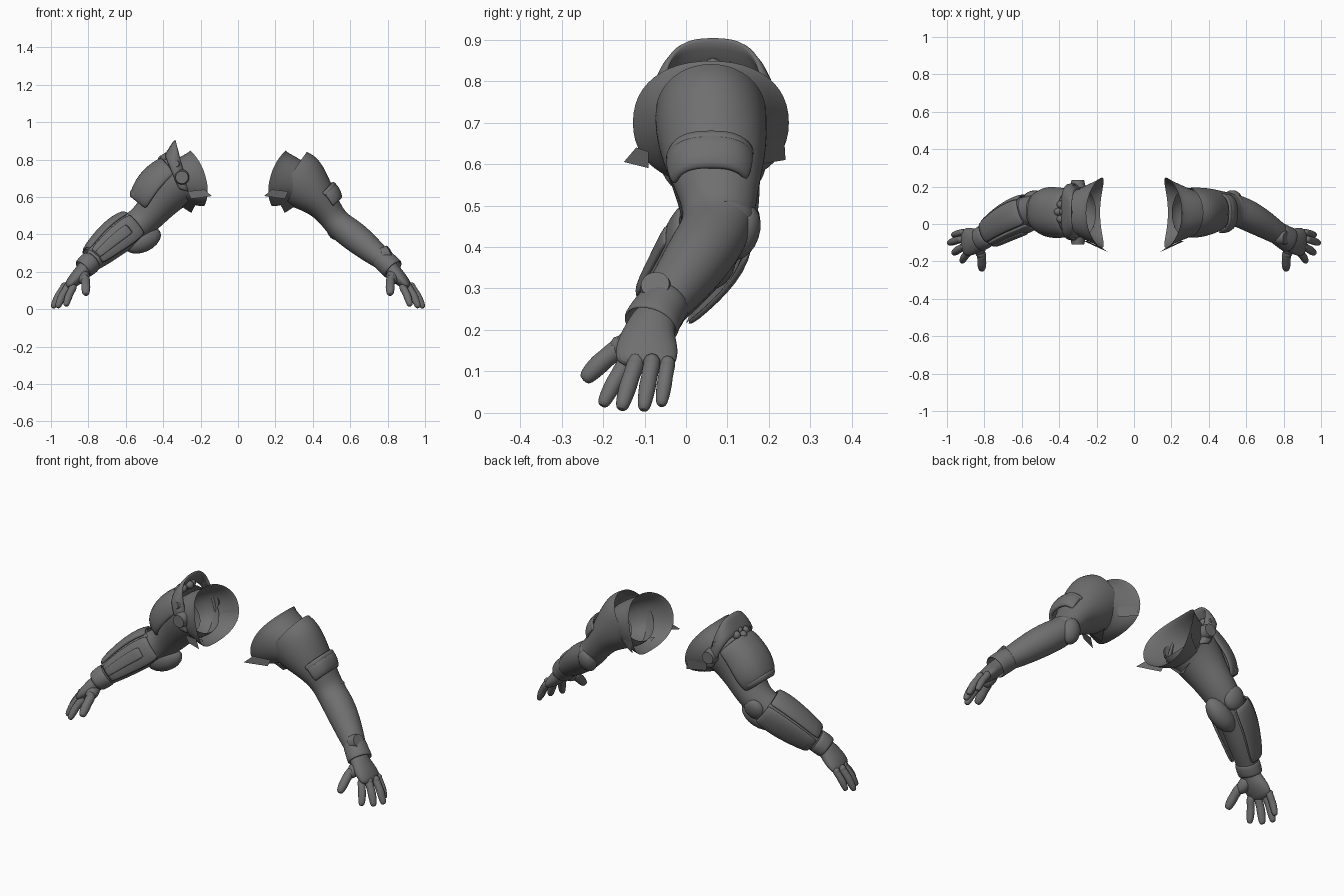
import bpy, bmesh, math
from mathutils import Vector

if "Cube" in bpy.data.objects:
    bpy.data.objects.remove(bpy.data.objects["Cube"])

grey = bpy.data.materials.new("dark_grey")
grey.diffuse_color = (0.16, 0.16, 0.16, 1)
grey.use_nodes = True
grey.node_tree.nodes["Principled BSDF"].inputs["Base Color"].default_value = grey.diffuse_color


def finish(name, bm, subsurf=0, thick=0, angle=40):
    bmesh.ops.recalc_face_normals(bm, faces=bm.faces[:])
    me = bpy.data.meshes.new(name)
    bm.to_mesh(me)
    bm.free()
    ob = bpy.data.objects.new(name, me)
    bpy.context.collection.objects.link(ob)
    me.materials.append(grey)
    if thick:
        m = ob.modifiers.new("thickness", 'SOLIDIFY')
        m.thickness, m.offset = thick, 0
    if subsurf:
        m = ob.modifiers.new("smooth", 'SUBSURF')
        m.levels = m.render_levels = subsurf
    bpy.context.view_layer.objects.active = ob
    ob.select_set(True)
    bpy.ops.object.shade_smooth_by_angle(angle=math.radians(angle))
    ob.select_set(False)
    return ob


def loft(name, side, stations, arc=None, seg=16, cap=(False, False), thick=0, sub=1, square=1.0, saddle=()):
    """Skin of rings (x, y, z, r_up, r_side). Angles: 0 back, 90 top, 180 front, 270 below.
    saddle: how far the front and back of each ring are pulled towards the body."""
    bm = bmesh.new()
    pts = [Vector(s[:3]) for s in stations]
    rings = []
    a0, a1 = arc or (0, 360)
    n = seg + 1 if arc else seg
    for i, s in enumerate(stations):
        t = (pts[min(i + 1, len(pts) - 1)] - pts[max(i - 1, 0)]).normalized()
        y = Vector((0, 1, 0))
        u = (y - t * y.dot(t)).normalized()
        v = t.cross(u)
        pull = saddle[i] if i < len(saddle) else 0
        ring = []
        for k in range(n):
            a = math.radians(a0 + (a1 - a0) * k / seg)
            c, d = math.cos(a), math.sin(a)
            c = math.copysign(abs(c) ** square, c)
            d = math.copysign(abs(d) ** square, d)
            p = pts[i] + u * c * s[4] + v * d * s[3]
            ring.append(bm.verts.new(((p.x - pull * c * c) * side, p.y, p.z)))
        rings.append(ring)
    for A, B in zip(rings, rings[1:]):
        for k in range(seg):
            j = (k + 1) % n
            bm.faces.new((A[k], A[j], B[j], B[k]))
    if cap[0]:
        bm.faces.new(rings[0])
    if cap[1]:
        bm.faces.new(rings[-1])
    return finish(name, bm, sub, thick)


def blob(name, side, loc, size, axis=(0, 0, 1), seg=20):
    """Ellipsoid whose third size runs along axis."""
    bm = bmesh.new()
    bmesh.ops.create_uvsphere(bm, u_segments=seg, v_segments=seg // 2, radius=1)
    q = Vector(axis).to_track_quat('Z', 'Y')
    for v in bm.verts:
        p = q @ Vector([a * b for a, b in zip(v.co, size)]) + Vector(loc)
        v.co = (p.x * side, p.y, p.z)
    return finish(name, bm)


def disc(name, side, loc, r, h, axis):
    """Bevelled round boss."""
    bm = bmesh.new()
    bmesh.ops.create_cone(bm, cap_ends=True, segments=24, radius1=r, radius2=r * .8, depth=h)
    q = Vector(axis).to_track_quat('Z', 'Y')
    for v in bm.verts:
        p = q @ v.co + Vector(loc)
        v.co = (p.x * side, p.y, p.z)
    return finish(name, bm, angle=30)


def scrap(name, side, pts):
    """Thin torn flap on the open shoulder edge."""
    bm = bmesh.new()
    bm.faces.new([bm.verts.new((x * side, y, z)) for x, y, z in pts])
    return finish(name, bm)


# ---- parts shared by both arms
fingers = {
    "index_finger": ((.875, -.142, .125), (.922, -.203, .016), .021),
    "middle_finger": ((.90, -.117, .13), (.967, -.157, .007), .022),
    "ring_finger": ((.918, -.08, .13), (.992, -.103, .005), .021),
    "little_finger": ((.908, -.043, .125), (.97, -.06, .016), .019),
    "thumb": ((.815, -.15, .165), (.813, -.248, .078), .025),
}
for side, tag in ((1, "plain"), (-1, "armoured")):
    # open shoulder socket with a curved rim
    loft(tag + "_shoulder_socket", side, [
        (.22, .06, .70, .155, .19), (.24, .06, .695, .147, .175),
        (.28, .06, .69, .13, .145), (.33, .06, .675, .11, .115), (.38, .065, .64, .09, .10)],
        seg=24, saddle=(.05, .045, .02), square=.9)
    scrap(tag + "_front_flap", side, [(.14, -.15, .605), (.18, -.12, .64), (.27, -.09, .63), (.25, -.09, .59)])
    scrap(tag + "_back_flap", side, [(.17, .24, .61), (.18, .235, .69), (.27, .19, .64), (.25, .18, .60)])
    scrap(tag + "_lower_flap", side, [(.25, .05, .515), (.21, -.02, .59), (.32, .02, .56), (.28, .11, .57)])
    # hand
    loft(tag + "_palm", side, [
        (.79, -.065, .25, .04, .05), (.825, -.085, .21, .042, .058), (.86, -.093, .17, .04, .074),
        (.89, -.095, .14, .033, .078), (.918, -.10, .108, .02, .068)], cap=(True, True), sub=2)
    blob(tag + "_thumb_base", side, (.825, -.128, .172), (.032, .034, .055), (0, -.7, -.5))
    for name, (base, tip, r) in fingers.items():
        b, t = Vector(base), Vector(tip)
        bow = Vector((.005, 0, .004)) if name != "thumb" else Vector((0, -.006, 0))
        st = []
        for f, k, w in ((-.05, .8, 0), (.12, 1.1, .5), (.4, .95, 1), (.52, 1.07, 1), (.75, .95, .6), (.93, .8, 0), (1.0, .45, 0)):
            st.append((*(b.lerp(t, f) + bow * w), r * k, r * k))
        loft(tag + "_" + name, side, st, seg=10, cap=(True, True))
        blob(tag + "_" + name + "_knuckle", side, b.lerp(t, .1) + Vector((.004, 0, .003)), (r, r, r * 1.1), seg=10)

# ---- plain arm: sleeve, pads and cuff
R = 1
loft("sleeve", R, [
    (.285, .06, .725, .145, .135), (.32, .06, .70, .155, .137), (.37, .065, .65, .138, .132),
    (.42, .07, .60, .108, .12), (.46, .075, .555, .087, .105), (.50, .08, .50, .074, .09),
    (.535, .075, .455, .075, .085), (.58, .06, .42, .08, .085), (.64, .03, .375, .08, .082),
    (.70, -.005, .325, .072, .074), (.755, -.04, .28, .062, .064), (.81, -.075, .235, .047, .055)],
    seg=20, cap=(False, True), sub=2)
loft("arm_pocket", R, [(.425, .06, .59, .115, .10), (.44, .06, .575, .118, .105), (.465, .06, .545, .108, .10),
                       (.485, .06, .525, .09, .088)], arc=(25, 165), thick=.02, square=.75)
loft("pocket_flap", R, [(.42, .06, .595, .122, .105), (.44, .06, .575, .122, .108)], arc=(22, 168), thick=.012, square=.75)
blob("pocket_button", R, (.512, .055, .662), (.01, .02, .008), (.7, 0, .7), 12)
for i in range(2):
    loft("elbow_fold_%d" % i, R, [
        (.49 + .025 * i, .08, .515 - .03 * i, .066, .084), (.50 + .025 * i, .08, .50 - .03 * i, .08, .093),
        (.51 + .025 * i, .078, .485 - .03 * i, .066, .084)], seg=20)
blob("elbow_pad", R, (.525, .135, .435), (.052, .068, .042), (0, .9, -.3))
disc("forearm_pad", R, (.797, -.072, .30), .043, .04, (.82, -.12, .5))
loft("wrist_cuff", R, [(.765, -.045, .272, .056, .058), (.80, -.07, .243, .056, .06), (.832, -.086, .21, .058, .067)],
     seg=20, thick=.01)

# ---- armoured arm: undersuit
L = -1
loft("undersuit", L, [
    (.29, .06, .715, .138, .14), (.32, .06, .69, .145, .14), (.36, .06, .65, .13, .13), (.42, .07, .575, .105, .11),
    (.47, .08, .51, .09, .10), (.52, .08, .46, .085, .09), (.58, .06, .42, .085, .085), (.65, .03, .365, .08, .08),
    (.72, -.015, .305, .07, .07), (.78, -.055, .255, .055, .06), (.82, -.08, .22, .045, .055)],
    seg=20, cap=(False, True), sub=2)
# shoulder collar and its bolts
loft("shoulder_collar", L, [(.285, .065, .715, .198, .12), (.305, .065, .71, .16, .15), (.34, .065, .695, .13, .145)],
     arc=(-20, 200), thick=.018, square=.65)
for n, y in (("front", -.09), ("back", .215)):
    d = 1 if y > 0 else -1
    disc(n + "_bolt", L, (.30, y, .705), .042, .04, (0, d, 0))
    disc(n + "_small_bolt", L, (.33, y - .02 * d, .775), .022, .03, (.2, d, .2))
# cluster of round cells on top of the shoulder
for i in range(7):
    a = i * math.pi / 3
    k = 0 if i == 6 else 1
    blob("shoulder_cell_%d" % i, L, (.378 + .028 * k * math.cos(a), .065 + .045 * k * math.sin(a),
         .818 - .016 * k * math.cos(a)), (.022, .022, .022), seg=12)
# outer shoulder shield
loft("shoulder_shield", L, [
    (.325, .06, .715, .122, .125), (.36, .06, .685, .132, .127), (.395, .06, .645, .143, .13), (.43, .065, .60, .14, .13),
    (.46, .07, .555, .13, .115), (.482, .07, .527, .11, .09)], arc=(5, 175), thick=.018, square=.85)
loft("shield_rim", L, [(.46, .07, .555, .138, .115), (.482, .07, .527, .118, .092)], arc=(15, 165), thick=.016, square=.85)
# elbow guards
blob("elbow_disc", L, (.53, .14, .44), (.06, .065, .035), (0, .9, -.3))
blob("lower_elbow_guard", L, (.51, .065, .37), (.055, .065, .105), (.9, -.15, -.42))
# forearm bracer: core sleeve covered by plates
brace = [(.555, .07, .44, .10, .095), (.60, .05, .405, .112, .10), (.66, .022, .36, .108, .095),
         (.72, -.015, .31, .094, .085), (.775, -.052, .262, .075, .074)]
loft("bracer_core", L, [(x, y, z, a * .93, b * .9) for x, y, z, a, b in brace], arc=(-40, 220), seg=20, square=.9)
for name, arc, grow in (("top", (48, 134), 1.0), ("front", (140, 215), .96), ("back", (-35, 42), .96)):
    loft(name + "_bracer_plate", L, [(x, y, z, a * grow, b * grow) for x, y, z, a, b in brace],
         arc=arc, seg=10, thick=.016, square=.85)
loft("front_bracer_ridge", L, [(x, y, z, a * 1.05, b * 1.05) for x, y, z, a, b in brace[1:]],
     arc=(160, 190), seg=6, thick=.014)
loft("wrist_ring", L, [(.78, -.055, .258, .056, .06), (.81, -.075, .232, .055, .06), (.83, -.085, .213, .05, .06)],
     seg=20, thick=.012)
